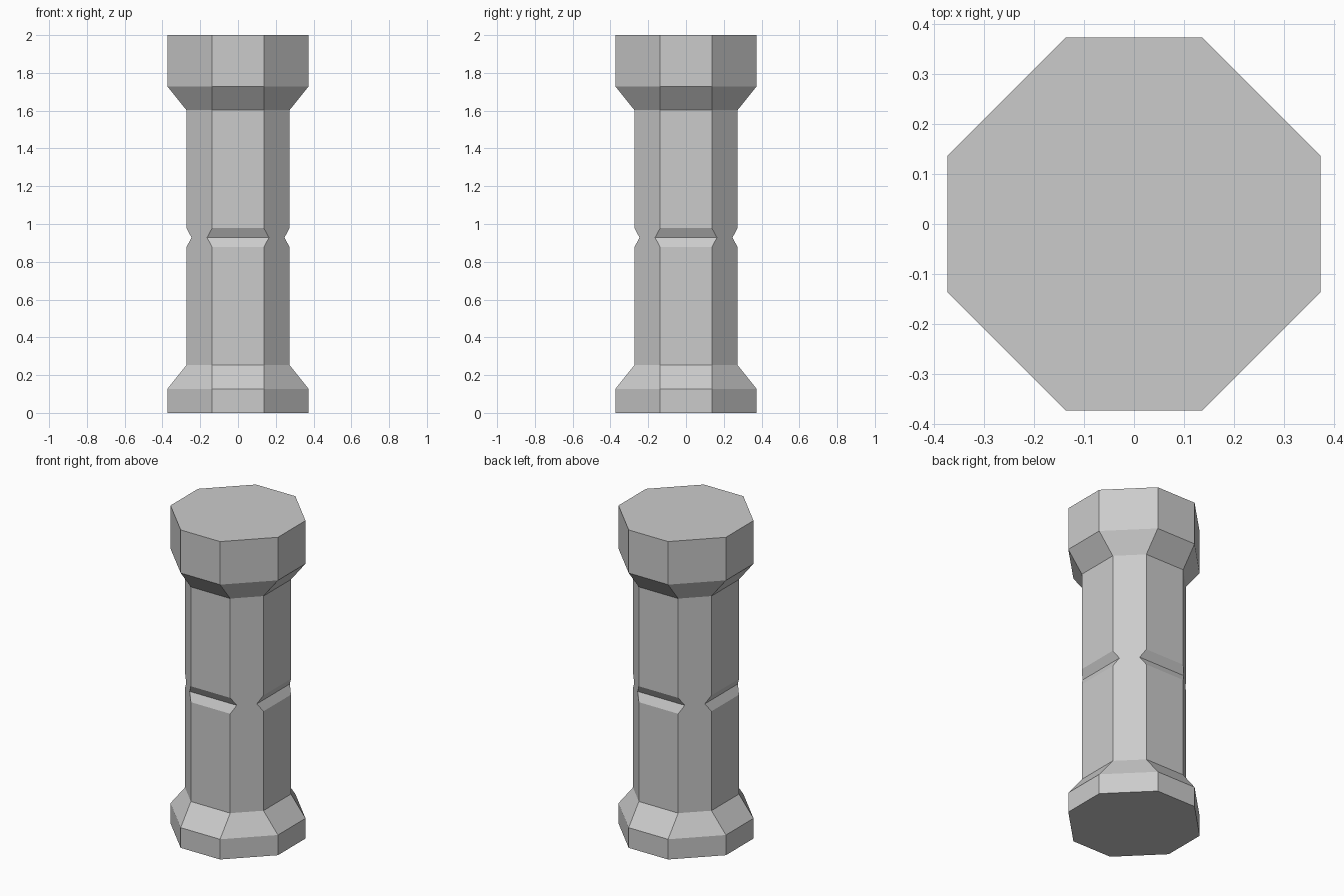
import bpy
import bmesh

cube = bpy.data.objects.get("Cube")
if cube:
    bpy.data.objects.remove(cube, do_unlink=True)

# Stone colour
stone = bpy.data.materials.new("grey_stone")
stone.use_nodes = True
colour = (0.6, 0.6, 0.6, 1)
stone.diffuse_color = colour
stone.node_tree.nodes["Principled BSDF"].inputs["Base Color"].default_value = colour

SIDE = 0.137      # half width of the four main faces
WIDE = 0.374      # half depth of base and capital
SHAFT = 0.273     # half depth of the shaft
NOTCH = 0.027     # depth of the groove in the main faces


def octagon(bm, z, reach, side):
    """Ring of eight vertices with main faces at the given reach."""
    ring = []
    for sx, sy in ((1, 1), (-1, 1), (-1, -1), (1, -1)):
        pair = [(sx * reach, sy * side), (sx * side, sy * reach)]
        if sx != sy:
            pair.reverse()
        ring += [bm.verts.new((x, y, z)) for x, y in pair]
    return ring


# Pillar levels: base, shaft with a groove on the main faces, capital
levels = [
    (0.0, WIDE, SIDE),
    (0.127, WIDE, SIDE),
    (0.253, SHAFT, SIDE),
    (0.878, SHAFT, SIDE),
    (0.928, SHAFT - NOTCH, SIDE + NOTCH),
    (0.978, SHAFT, SIDE),
    (1.603, SHAFT, SIDE),
    (1.729, WIDE, SIDE),
    (2.0, WIDE, SIDE),
]

bm = bmesh.new()
rings = [octagon(bm, *level) for level in levels]
for low, high in zip(rings, rings[1:]):
    for i in range(8):
        j = (i + 1) % 8
        bm.faces.new((low[i], low[j], high[j], high[i]))
bm.faces.new(rings[0][::-1])
bm.faces.new(rings[-1])
bmesh.ops.recalc_face_normals(bm, faces=bm.faces)

# Merge the flat corner faces so they run unbroken past the groove
bmesh.ops.dissolve_limit(bm, angle_limit=0.01, verts=bm.verts, edges=bm.edges)

mesh = bpy.data.meshes.new("pillar")
bm.to_mesh(mesh)
bm.free()
mesh.materials.append(stone)
pillar = bpy.data.objects.new("pillar", mesh)
bpy.context.collection.objects.link(pillar)
